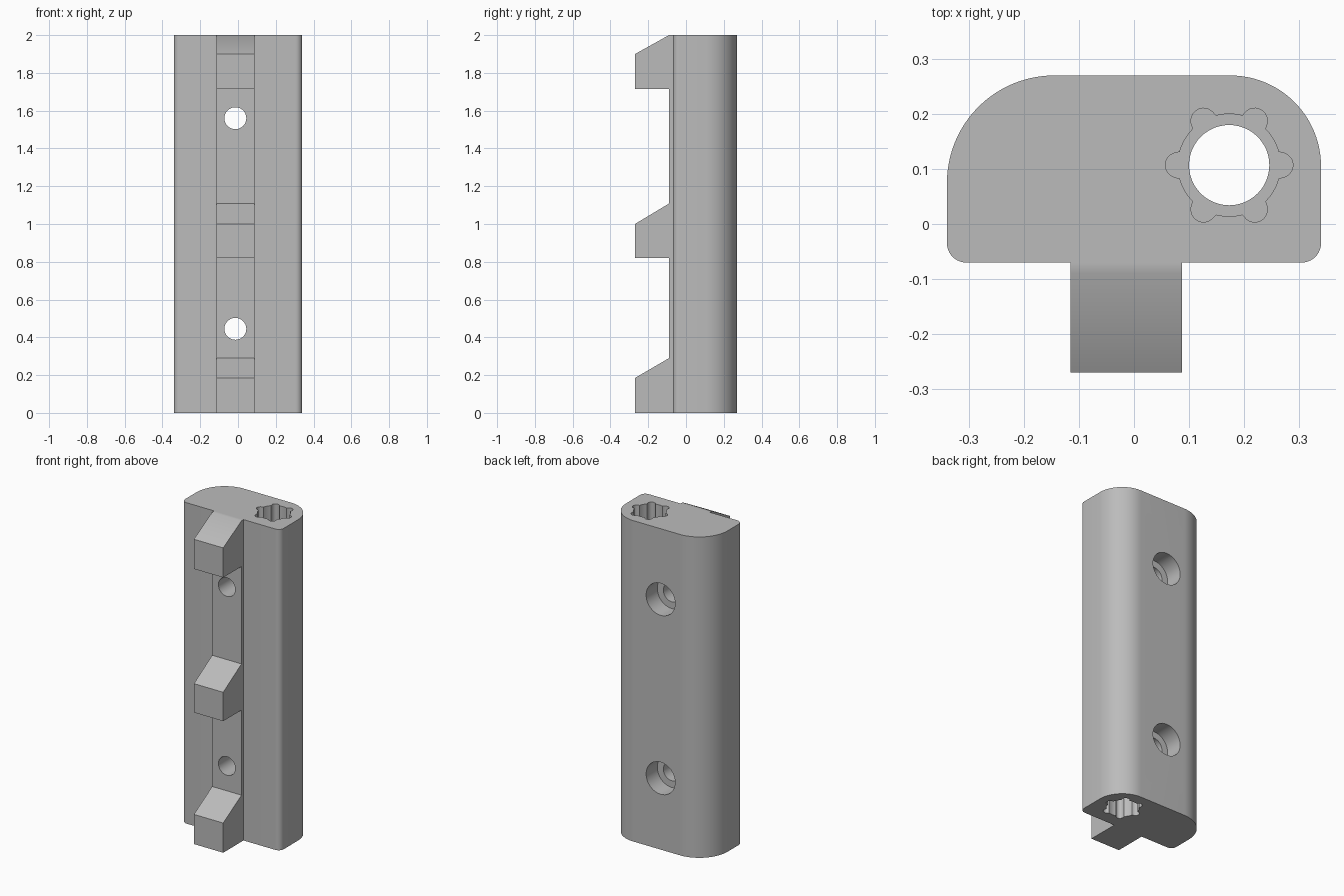
import bpy, bmesh
from math import sin, cos, pi, sqrt, radians
from mathutils import Matrix, Vector

cube = bpy.data.objects.get("Cube")
if cube:
    bpy.data.objects.remove(cube, do_unlink=True)

grey = bpy.data.materials.new("plain grey")
grey.use_nodes = True
grey.diffuse_color = (0.5, 0.5, 0.5, 1)
grey.node_tree.nodes["Principled BSDF"].inputs["Base Color"].default_value = (0.5, 0.5, 0.5, 1)


def prism(name, points, direction):
    """Extrude a closed 3D outline along a direction."""
    bm = bmesh.new()
    face = bm.faces.new([bm.verts.new(p) for p in points])
    ext = bmesh.ops.extrude_face_region(bm, geom=[face])
    moved = [g for g in ext["geom"] if isinstance(g, bmesh.types.BMVert)]
    bmesh.ops.translate(bm, verts=moved, vec=Vector(direction))
    bmesh.ops.recalc_face_normals(bm, faces=bm.faces)
    mesh = bpy.data.meshes.new(name)
    bm.to_mesh(mesh)
    bm.free()
    mesh.materials.append(grey)
    obj = bpy.data.objects.new(name, mesh)
    bpy.context.collection.objects.link(obj)
    return obj


def arc(cx, cy, r, start, end, steps):
    angles = [radians(start + (end - start) * i / steps) for i in range(steps + 1)]
    return [(cx + r * cos(a), cy + r * sin(a)) for a in angles]


def combine(target, other, operation):
    """Apply a boolean and discard the second object."""
    mod = target.modifiers.new(operation.lower(), "BOOLEAN")
    mod.operation, mod.object, mod.solver = operation, other, "EXACT"
    bpy.ops.object.select_all(action="DESELECT")
    target.select_set(True)
    bpy.context.view_layer.objects.active = target
    bpy.ops.object.modifier_apply(modifier=mod.name)
    bpy.data.objects.remove(other, do_unlink=True)


# Main body: rounded cross-section raised to full height
outline = (arc(0.175, 0.105, 0.165, 0, 90, 24) + arc(-0.145, 0.075, 0.195, 90, 180, 24)
           + arc(-0.305, -0.035, 0.035, 180, 270, 10) + arc(0.305, -0.035, 0.035, 270, 360, 10))
body = prism("rail_body", [(x, y, 0) for x, y in outline], (0, 0, 2))

# Front strip with three sloped hooks, drawn as one side profile
FACE, TIP, LEFT, WIDTH = -0.09, -0.27, -0.115, 0.202
side = [(0.0, 0.0)]
for base, shoulder, top in ((0, 0.185, 0.29), (0.82, 1.0, 1.108), (1.715, 1.9, 2.0)):
    if base:
        side.append((FACE, base))
    side += [(TIP, base), (TIP, shoulder), (FACE, top)]
side.append((0.0, 2.0))
combine(body, prism("hook_strip", [(LEFT, y, z) for y, z in side], (WIDTH, 0, 0)), "UNION")

# Lengthwise bore with a six-lobed socket at each end
BX, BY, R, LOBE, DEPTH = 0.173, 0.107, 0.093, 0.023, 0.3


def socket_radius(a):
    phi = (a + pi / 6) % (pi / 3) - pi / 6
    inside = LOBE ** 2 - (R * sin(phi)) ** 2
    return max(R, R * cos(phi) + sqrt(inside)) if inside > 0 else R


bore = arc(BX, BY, 0.073, 0, 360, 48)[:-1]
combine(body, prism("bore", [(x, y, -0.1) for x, y in bore], (0, 0, 2.2)), "DIFFERENCE")
angles = [2 * pi * i / 144 for i in range(144)]
star = [(BX + socket_radius(a) * cos(a), BY + socket_radius(a) * sin(a)) for a in angles]
for z in (-0.1, 2 - DEPTH):
    combine(body, prism("socket", [(x, y, z) for x, y in star], (0, 0, DEPTH + 0.1)), "DIFFERENCE")

# Two screw holes, counterbored from the back
for z in (0.445, 1.56):
    for radius, start in ((0.058, -0.2), (0.1, 0.16)):
        ring = arc(-0.014, z, radius, 0, 360, 40)[:-1]
        combine(body, prism("screw_hole", [(x, start, h) for x, h in ring], (0, 0.4 - start, 0)),
                "DIFFERENCE")

body.select_set(True)
bpy.context.view_layer.objects.active = body
bpy.ops.object.shade_smooth_by_angle(angle=radians(30))
